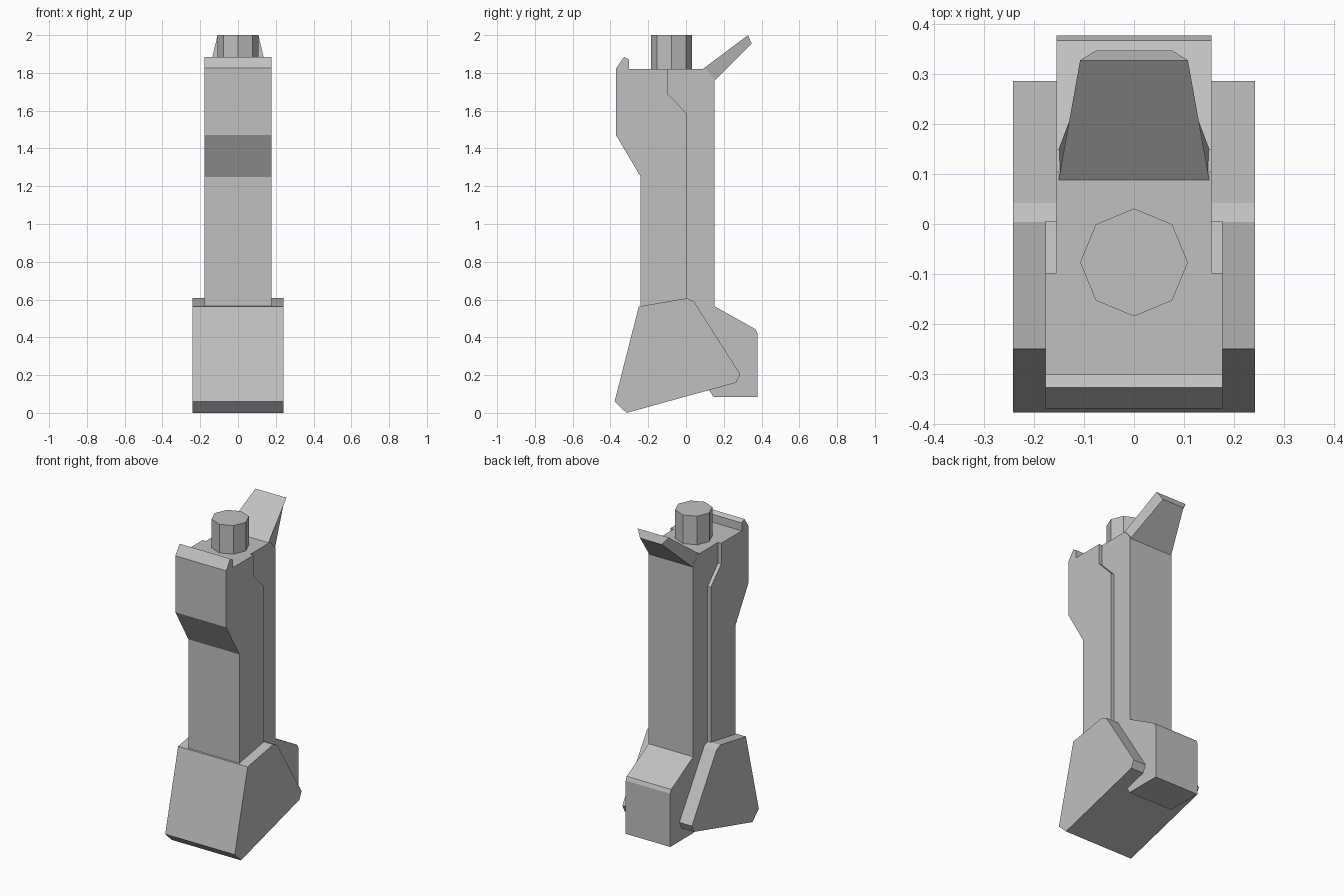
import bpy
import bmesh
from math import radians

cube = bpy.data.objects.get("Cube")
if cube:
    bpy.data.objects.remove(cube, do_unlink=True)

grey = bpy.data.materials.new("plain_grey")
grey.use_nodes = True
colour = (0.53, 0.53, 0.53, 1)
grey.diffuse_color = colour
for node in grey.node_tree.nodes:
    if node.type == 'BSDF_PRINCIPLED':
        node.inputs["Base Color"].default_value = colour
        node.inputs["Roughness"].default_value = 0.8


def finish(name, bm):
    bmesh.ops.recalc_face_normals(bm, faces=bm.faces)
    mesh = bpy.data.meshes.new(name)
    bm.to_mesh(mesh)
    bm.free()
    mesh.materials.append(grey)
    obj = bpy.data.objects.new(name, mesh)
    bpy.context.collection.objects.link(obj)
    return obj


def side_extrusion(name, profile, half_widths):
    """Span a (y, z) profile across x, with one half width per point or one for all."""
    if not isinstance(half_widths, (list, tuple)):
        half_widths = [half_widths] * len(profile)
    bm = bmesh.new()
    sides = [[bm.verts.new((s * w, y, z)) for (y, z), w in zip(profile, half_widths)]
             for s in (-1, 1)]
    for side in sides:
        bm.faces.new(side)
    n = len(profile)
    for i in range(n):
        j = (i + 1) % n
        bm.faces.new((sides[0][i], sides[0][j], sides[1][j], sides[1][i]))
    return finish(name, bm)


# Front shell with a raised lip and a stepped rear seam
side_extrusion("front_shell", [
    (-0.37, 1.825), (-0.328, 1.885), (-0.302, 1.87), (-0.302, 1.82),
    (-0.098, 1.82), (-0.098, 1.69), (0.006, 1.583), (0.006, 0.45),
    (-0.24, 0.45), (-0.24, 1.25), (-0.37, 1.47)], 0.177)

# Narrower rear column flowing into the heel
side_extrusion("rear_column", [
    (-0.098, 1.82), (0.104, 1.82), (0.15, 1.765), (0.15, 0.565),
    (0.368, 0.443), (0.378, 0.42), (0.378, 0.085), (0.145, 0.085),
    (0.12, 0.125), (-0.098, 0.3)], 0.155)

# Flared boot at the base
side_extrusion("base_boot", [
    (-0.378, 0.06), (-0.315, 0), (0.265, 0.16), (0.287, 0.205),
    (0.042, 0.59), (0.004, 0.607), (-0.25, 0.563)], 0.242)

# Tapered fin leaning back from the top
side_extrusion("rear_fin", [
    (0.088, 1.82), (0.328, 2.0), (0.348, 1.955), (0.15, 1.758)],
    [0.151, 0.108, 0.076, 0.151])

# Eight-sided stub on top
bm = bmesh.new()
bmesh.ops.create_cone(bm, cap_ends=True, segments=8, radius1=0.108, radius2=0.108, depth=0.2)
bmesh.ops.translate(bm, verts=bm.verts, vec=(0, -0.077, 1.9))
finish("top_stub", bm)
